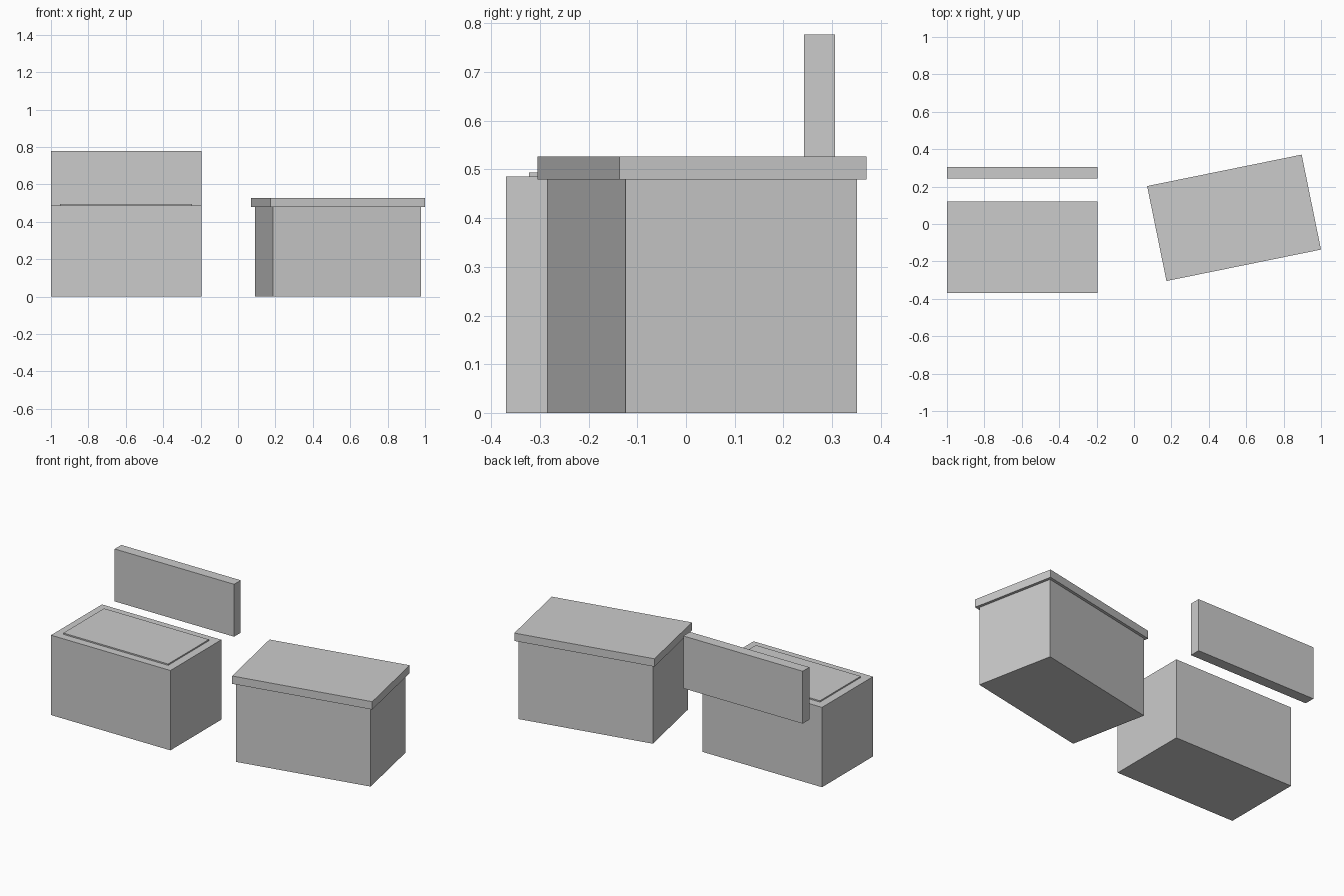
import bpy
from math import radians
from mathutils import Matrix

cube = bpy.data.objects.get("Cube")
if cube:
    bpy.data.objects.remove(cube, do_unlink=True)

# One plain grey for every part
grey = bpy.data.materials.new("plain grey")
grey.use_nodes = True
colour = (0.6, 0.6, 0.6, 1)
grey.diffuse_color = colour
grey.node_tree.nodes["Principled BSDF"].inputs["Base Color"].default_value = colour


def box(name, centre, size, bottom, top, turn=0):
    """Flat-sided block between two heights, turned about its vertical axis."""
    bpy.ops.mesh.primitive_cube_add(size=1)
    obj = bpy.context.object
    obj.name = obj.data.name = name
    obj.data.transform(Matrix.Diagonal((size[0], size[1], top - bottom, 1)))
    obj.location = (centre[0], centre[1], (bottom + top) / 2)
    obj.rotation_euler.z = radians(turn)
    obj.data.materials.append(grey)
    return obj


# Open chest with a thin raised panel on top
box("open_chest_body", (-0.598, -0.125), (0.804, 0.49), 0, 0.486)
box("open_chest_top_panel", (-0.598, -0.126), (0.706, 0.392), 0.486, 0.494)

# Lid standing upright behind the open chest
box("upright_lid", (-0.598, 0.274), (0.804, 0.064), 0.458, 0.777)

# Closed chest, turned slightly, with an overhanging lid
closed_centre, turn = (0.535, 0.033), 11.5
box("closed_chest_body", closed_centre, (0.809, 0.485), 0, 0.479, turn)
box("closed_chest_lid", closed_centre, (0.843, 0.518), 0.479, 0.527, turn)
